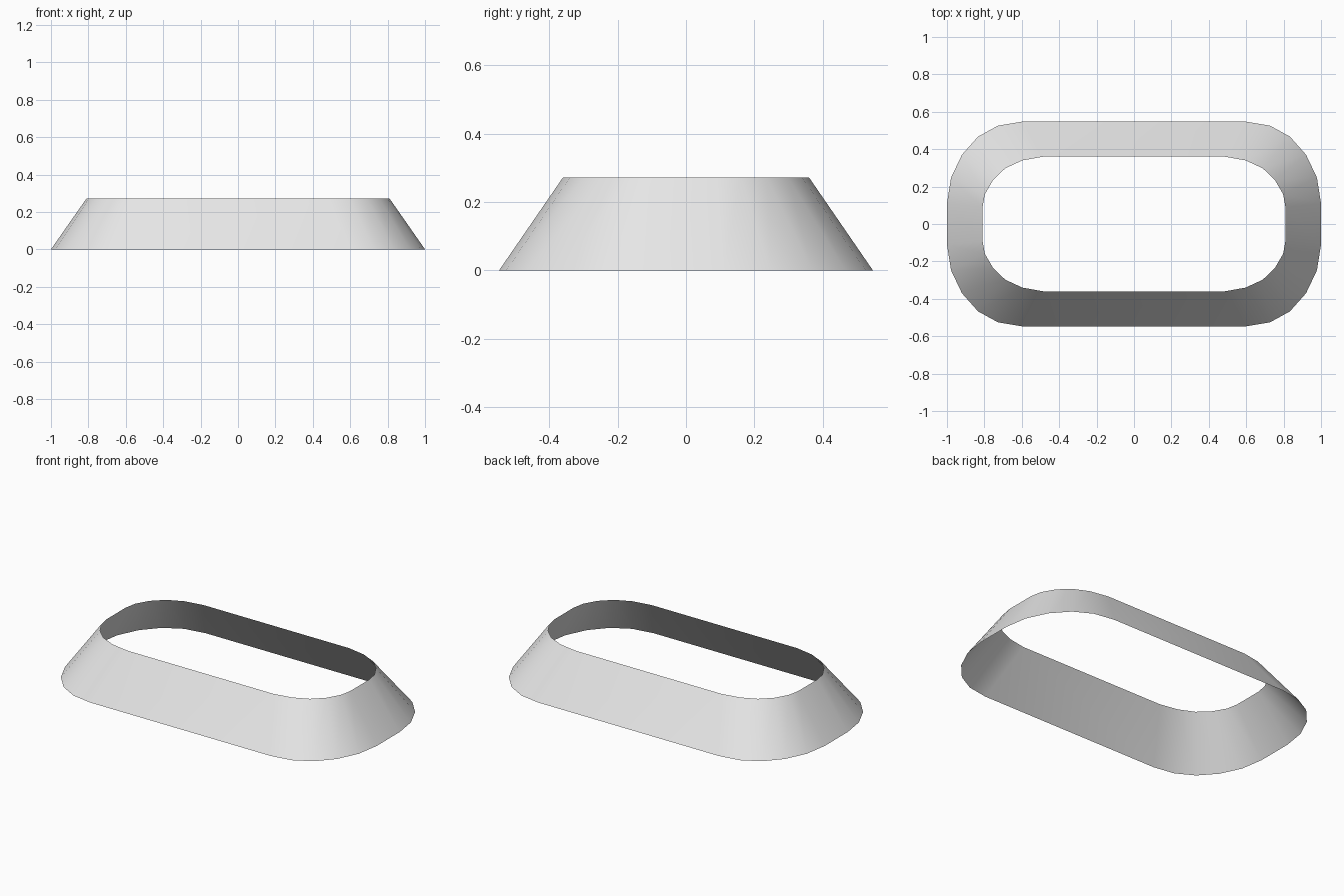
import bpy
import bmesh

cube = bpy.data.objects.get("Cube")
if cube:
    bpy.data.objects.remove(cube, do_unlink=True)

HEIGHT = 0.272

# One quarter of each rim, from the long side round to the short end
LOWER = [(0.60, 0.547), (0.727, 0.526), (0.834, 0.467),
         (0.92, 0.37), (0.978, 0.248), (1.0, 0.11)]
UPPER = [(0.485, 0.36), (0.597, 0.34), (0.688, 0.298),
         (0.753, 0.236), (0.797, 0.16), (0.81, 0.09)]


def full_rim(quarter):
    """Mirror a quarter outline into a closed clockwise loop."""
    right = quarter + [(x, -y) for x, y in reversed(quarter)]
    return right + [(-x, y) for x, y in reversed(right)]


# Plain light grey
grey = bpy.data.materials.new("light_grey")
grey.use_nodes = True
colour = (0.8, 0.8, 0.8, 1.0)
grey.diffuse_color = colour
grey.node_tree.nodes["Principled BSDF"].inputs["Base Color"].default_value = colour

# Open sloping band joining the two rims
bm = bmesh.new()
low = [bm.verts.new((x, y, 0)) for x, y in full_rim(LOWER)]
top = [bm.verts.new((x, y, HEIGHT)) for x, y in full_rim(UPPER)]
count = len(low)
for i in range(count):
    j = (i + 1) % count
    bm.faces.new((low[j], low[i], top[i], top[j]))

mesh = bpy.data.meshes.new("sloping_band")
bm.to_mesh(mesh)
bm.free()
mesh.materials.append(grey)
band = bpy.data.objects.new("sloping_band", mesh)
bpy.context.collection.objects.link(band)

# Smooth shading round the corners
bpy.ops.object.select_all(action="DESELECT")
band.select_set(True)
bpy.context.view_layer.objects.active = band
bpy.ops.object.shade_smooth_by_angle()
